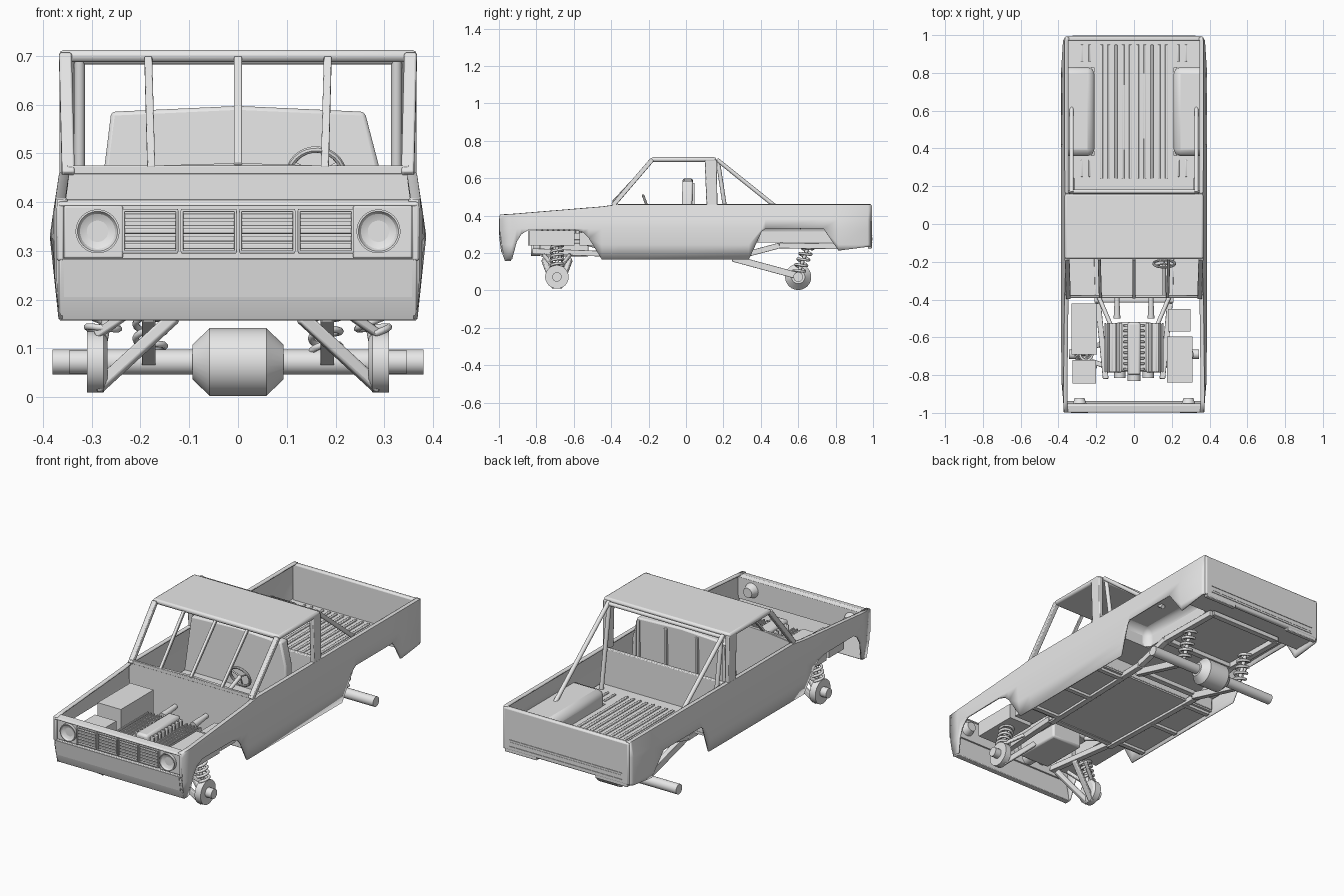
import bpy, bmesh, math
from mathutils import Vector, Matrix

cube = bpy.data.objects.get("Cube")
if cube:
    bpy.data.objects.remove(cube, do_unlink=True)

grey = bpy.data.materials.new("plain grey")
grey.use_nodes = True
grey.diffuse_color = (0.8, 0.8, 0.8, 1)
grey.node_tree.nodes["Principled BSDF"].inputs["Base Color"].default_value = (0.8, 0.8, 0.8, 1)
made = []


def add(name, bm, bevel=0.0):
    bmesh.ops.recalc_face_normals(bm, faces=bm.faces)
    me = bpy.data.meshes.new(name)
    bm.to_mesh(me)
    bm.free()
    ob = bpy.data.objects.new(name, me)
    bpy.context.collection.objects.link(ob)
    me.materials.append(grey)
    if bevel:
        m = ob.modifiers.new("Bevel", 'BEVEL')
        m.width, m.segments = bevel, 2
    made.append(ob)
    return ob


def box(name, x0, x1, y0, y1, z0, z1, bevel=0.0, drop=()):
    # Box; faces pointing along any direction in drop are left open
    bm = bmesh.new()
    size = Matrix.Diagonal((abs(x1 - x0), y1 - y0, z1 - z0, 1))
    at = Matrix.Translation(((x0 + x1) / 2, (y0 + y1) / 2, (z0 + z1) / 2))
    bmesh.ops.create_cube(bm, size=1, matrix=at @ size)
    bm.normal_update()
    gone = [f for f in bm.faces if any(f.normal.dot(Vector(d)) > 0.9 for d in drop)]
    bmesh.ops.delete(bm, geom=gone, context='FACES')
    return add(name, bm, bevel)


def aim(p, q):
    p, q = Vector(p), Vector(q)
    d = q - p
    return Matrix.Translation((p + q) / 2) @ d.to_track_quat('Z', 'Y').to_matrix().to_4x4(), d.length


def beam(name, p, q, w, h, bevel=0.002):
    m, length = aim(p, q)
    bm = bmesh.new()
    bmesh.ops.create_cube(bm, size=1, matrix=m @ Matrix.Diagonal((w, h, length, 1)))
    return add(name, bm, bevel)


def tube(name, p, q, r, r2=None):
    m, length = aim(p, q)
    bm = bmesh.new()
    bmesh.ops.create_cone(bm, cap_ends=True, segments=20, radius1=r,
                          radius2=r if r2 is None else r2, depth=length, matrix=m)
    return add(name, bm)


def prism(name, pts, axis, a, b, bevel=0.0):
    # Extrude a flat outline along x (outline in y, z) or y (outline in x, z)
    bm = bmesh.new()
    place = (lambda u, v: (a, u, v)) if axis == 'x' else (lambda u, v: (u, a, v))
    face = bm.faces.new([bm.verts.new(place(u, v)) for u, v in pts])
    new = bmesh.ops.extrude_face_region(bm, geom=[face])["geom"]
    step = Vector((b - a, 0, 0)) if axis == 'x' else Vector((0, b - a, 0))
    bmesh.ops.translate(bm, vec=step, verts=[g for g in new if isinstance(g, bmesh.types.BMVert)])
    return add(name, bm, bevel)


def lathe(name, profile, centre, axis, steps=28):
    # Spin (radius, distance along axis) pairs round the axis
    c, ax = Vector(centre), Vector(axis)
    side = ax.orthogonal().normalized()
    bm = bmesh.new()
    vs = [bm.verts.new(c + side * r + ax * d) for r, d in profile]
    es = [bm.edges.new(e) for e in zip(vs, vs[1:])]
    bmesh.ops.spin(bm, geom=vs + es, cent=c, axis=ax, angle=math.tau, steps=steps)
    bmesh.ops.remove_doubles(bm, verts=bm.verts, dist=1e-5)
    return add(name, bm)


def spring(name, p, q, r, wire, turns):
    m, length = aim(p, q)
    cu = bpy.data.curves.new(name, 'CURVE')
    cu.dimensions, cu.bevel_depth, cu.bevel_resolution = '3D', wire, 2
    n = turns * 16
    sp = cu.splines.new('POLY')
    sp.points.add(n)
    for i, pt in enumerate(sp.points):
        a = math.tau * i / 16
        pt.co = (*(m @ Vector((r * math.cos(a), r * math.sin(a), (i / n - 0.5) * length))), 1)
    cu.materials.append(grey)
    bpy.context.collection.objects.link(bpy.data.objects.new(name, cu))


def lerp(table, v):
    for (a, fa), (b, fb) in zip(table, table[1:]):
        if v <= b:
            return fa + (fb - fa) * max(0, v - a) / (b - a)
    return table[-1][1]


# Body sides: vertical strips from the arch line up to the rail, with a top lip
bottom = [(-.97, .16), (-.93, .165), (-.905, .26), (-.88, .3), (-.84, .325), (-.6, .325), (-.55, .31),
          (-.52, .28), (-.45, .165), (-.36, .165), (.336, .165), (.405, .315), (.425, .33), (.735, .33),
          (.815, .213), (.97, .233), (.987, .236)]
top = [(-.97, .402), (-.41, .448), (-.36, .457)]
width = [(.16, .364), (.33, .382), (.457, .364)]
limit = [(-.97, .368), (-.8, .383), (.9, .383), (.97, .372), (.987, .362)]
for s in (-1, 1):
    bm = bmesh.new()
    cols = []
    for y, zb in bottom:
        zt = lerp(top, y)
        wide = lambda z: min(lerp(width, z), lerp(limit, y))
        zs = [max(zb, level) for level in (.16, .245, .33, .38)] + [zt]
        pts = [(wide(z), z) for z in zs] + [(wide(zt) - .018, zt)]
        lean = lambda z: -.025 * min(1, (z - .16) / .14) if y == -.97 else 0
        cols.append([bm.verts.new((s * x, y + lean(z), z)) for x, z in pts])
    for c, d in zip(cols, cols[1:]):
        for i in range(len(c) - 1):
            bm.faces.new((c[i], d[i], d[i + 1], c[i + 1]))
    bmesh.ops.remove_doubles(bm, verts=bm.verts, dist=1e-4)
    bmesh.ops.dissolve_degenerate(bm, dist=1e-4, edges=bm.edges)
    ob = add("body_side", bm)
    sol = ob.modifiers.new("Shell", 'SOLIDIFY')
    sol.thickness, sol.offset = .008, 0

# Nose: bumper panel, grille surround, slatted grilles and headlights
prism("front_bumper", [(-.967, .157), (-.986, .205), (-.997, .285), (-.965, .285), (-.935, .157)],
      'x', -.367, .367, .004)
prism("bumper_plate", [(-.988, .205), (-.999, .283), (-.99, .283), (-.98, .205)], 'x', -.357, .357)
box("nose_back_panel", -.368, .368, -.975, -.955, .28, .395)
prism("nose_top_rail", [(-1, .392), (-.995, .402), (-.96, .407), (-.95, .392)], 'x', -.367, .367, .003)
for s in (-1, 1):
    box("nose_end", s * .357, s * .371, -.998, -.955, .28, .4, .004)
    box("headlight_surround", s * .236, s * .357, -.985, -.97, .285, .392, .003)
    lathe("headlight", [(.045, 0), (.045, .016), (.041, .016), (.036, .008), (.022, .001), (0, 0)],
          (s * .288, -.984, .34), (0, -1, 0))
    tube("headlight_bucket", (s * .288, -.96, .34), (s * .288, -.92, .34), .04, .025)
    for x in (.06, .18):
        for z in (.298, .383):
            box("grille_edge", s * x - .057, s * x + .057, -.998, -.97, z - .003, z + .003, .001)
        for e in (-.055, .055):
            box("grille_edge", s * x + e - .003, s * x + e + .003, -.998, -.97, .298, .383, .001)
        for i in range(5):
            box("grille_slat", s * x - .054, s * x + .054, -.992, -.97, .304 + i * .0155, .315 + i * .0155, .002)

# Firewall with cowl, cab floor and rear cab wall
prism("firewall", [(-.355, .19), (.355, .19), (.358, .457), (.2, .474), (0, .48), (-.2, .474), (-.358, .457)],
      'y', -.39, -.375)
box("cab_floor", -.36, .36, -.385, .175, .182, .195)
box("cab_rear_wall", -.36, .36, .16, .18, .19, .457, .004)

# Bench seat with ribbed back, and steering wheel
seat = prism("seat_back", [(-.3, .26), (.3, .26), (.29, .47), (.26, .585), (0, .597), (-.26, .585)],
             'y', -.02, .035, .008)
for v in seat.data.vertices:
    v.co.y += .03 * (v.co.z - .53)
for x in (-.25, -.09, .09, .25):
    box("seat_rib", x - .008, x + .008, .03, .046, .27, .575, .003)
box("seat_base", -.3, .3, -.17, .03, .2, .3, .015)
centre, across, upward = Vector((.16, -.21, .455)), Vector((1, 0, 0)), Vector((0, -.34, .94))
ring = [(.056 + .007 * math.cos(a), .007 * math.sin(a)) for a in [math.tau * i / 8 for i in range(9)]]
lathe("steering_wheel", ring, centre, (0, .94, .34))
tube("steering_column", centre, (.16, -.38, .39), .01)
for a in (math.radians(d) for d in (30, 150, 270)):
    tube("wheel_spoke", centre, centre + .055 * (across * math.cos(a) + upward * math.sin(a)), .004)

# Roof, windscreen frame, pillars and roll cage
box("roof", -.367, .367, -.185, .16, .687, .712, .01)
beam("windscreen_sill", (-.35, -.385, .466), (.35, -.385, .466), .012, .018)
beam("windscreen_centre_bar", (0, -.39, .475), (0, -.185, .695), .016, .012)
for s in (-1, 1):
    beam("front_pillar", (s * .348, -.39, .455), (s * .354, -.18, .7), .026, .024, .004)
    beam("windscreen_bar", (s * .178, -.388, .47), (s * .184, -.185, .695), .016, .012)
    prism("rear_pillar", [(.1, .7), (.11, .44), (.168, .44), (.165, .7)], 'x', s * .342, s * .366, .004)
    tube("cage_post", (s * .325, .17, .695), (s * .325, .235, .27), .011)
    tube("cage_strut", (s * .33, .165, .7), (s * .33, .62, .335), .011)
tube("cage_crossbar", (-.325, .172, .692), (.325, .172, .692), .01)

# Load bed: ribbed floor, hollow wheel boxes and tailgate
box("bed_floor", -.212, .212, .175, .98, .255, .268)
for i in range(10):
    x = (i - 4.5) * .038
    box("bed_rib", x - .007, x + .007, .24, .95, .266, .275, .003)
for s in (-1, 1):
    for y0, y1 in ((.175, .362), (.828, .98)):
        box("bed_floor_corner", s * .212, s * .365, y0, y1, .255, .268)
    for x in (.235, .275):
        for y in (.25, .86):
            box("short_rib", s * x - .006, s * x + .006, y, y + .09, .266, .275, .003)
    box("wheel_box", s * .21, s * .377, .36, .83, .255, .35, .035, drop=((0, 0, -1), (s, 0, 0)))
    box("tailgate_foot", s * .17, s * .355, .972, .994, .225, .245, .003)
box("tailgate", -.364, .364, .968, .995, .236, .457, .008)
for z in (.258, .292):
    box("tailgate_trim", -.325, .325, .99, .998, z - .002, z + .002)
box("tailgate_strip", -.32, .32, .99, .9965, .268, .282)

# Chassis rails and crossmembers
for s in (-1, 1):
    beam("front_rail", (s * .15, -.82, .21), (s * .19, -.42, .195), .03, .03)
    beam("middle_rail", (s * .19, -.42, .183), (s * .21, .3, .183), .03, .028)
    beam("rear_rail", (s * .21, .3, .187), (s * .21, .5, .24), .03, .03)
    beam("tail_rail", (s * .21, .5, .24), (s * .21, .86, .235), .03, .03)
    for y in (-.35, -.1, .15):
        box("floor_outrigger", s * .2, s * .355, y - .012, y + .012, .168, .185)
for y, z in ((-.4, .19), (.25, .185), (.5, .24), (.86, .235)):
    box("crossmember", -.21, .21, y - .015, y + .015, z - .012, z + .012, .002)

# Rear axle with trailing arms and springs
tube("rear_axle", (-.38, .6, .072), (.38, .6, .072), .026)
lathe("differential", [(0, -.093), (.036, -.093), (.07, -.058), (.07, .058), (.036, .093), (0, .093)],
      (0, .6, .072), (1, 0, 0))
for s in (-1, 1):
    beam("trailing_arm", (s * .183, .59, .08), (s * .183, .25, .172), .028, .036)
    spring("rear_spring", (s * .18, .6, .09), (s * .18, .655, .24), .03, .007, 5)
    tube("rear_damper", (s * .18, .6, .09), (s * .18, .655, .24), .01)
    # Front hubs, wishbones and springs
    lathe("front_hub", [(0, -.022), (.05, -.022), (.063, -.014), (.063, .02), (.025, .02), (.025, .055), (0, .055)],
          (s * .29, -.69, .072), (s, 0, 0))
    spring("front_spring", (s * .28, -.69, .13), (s * .25, -.69, .25), .032, .007, 5)
    tube("front_damper", (s * .28, -.69, .1), (s * .25, -.69, .26), .01)
    for e in (-.07, .07):
        beam("lower_wishbone", (s * .29, -.69 + e * .2, .018), (s * .13, -.69 + e, .165), .026, .026, .005)
        beam("upper_wishbone", (s * .29, -.69 + e * .3, .128), (s * .2, -.69 + e, .19), .018, .018, .004)

# Engine with ribbed covers, pulleys and pipes
box("engine_block", -.09, .09, -.78, -.52, .18, .29, .01)
box("intake", -.035, .035, -.8, -.52, .28, .335, .012)
for i in range(9):
    box("intake_rib", -.055, .055, -.775 + i * .029, -.762 + i * .029, .27, .322, .003)
for s in (-1, 1):
    beam("cylinder_head", (s * .105, -.785, .275), (s * .105, -.525, .275), .085, .05, .006)
    for x in (.075, .095, .115, .135, .152):
        box("cover_rib", s * x - .004, s * x + .004, -.785, -.525, .27, .308, .002)
    tube("exhaust_pipe", (s * .125, -.53, .25), (s * .185, -.39, .21), .011)
    tube("bulkhead_cylinder", (s * .09, -.5, .29), (s * .09, -.385, .3), .018, .012)
    tube("pulley", (s * .075, -.815, .235), (s * .075, -.78, .235), .03)
tube("crank_pulley", (0, -.83, .22), (0, -.78, .22), .035)

# Engine bay boxes
box("tall_bay_box", -.33, -.195, -.69, -.42, .24, .37)
box("small_bay_box", -.325, -.2, -.845, -.72, .24, .32)
box("battery_box", .18, .3, -.57, -.45, .24, .31)
box("long_bay_box", .175, .31, -.84, -.595, .24, .32)

# Smooth rounded parts while keeping sharp edges
bpy.ops.object.select_all(action='DESELECT')
for ob in made:
    ob.select_set(True)
bpy.context.view_layer.objects.active = made[0]
bpy.ops.object.shade_smooth_by_angle(angle=math.radians(30))
